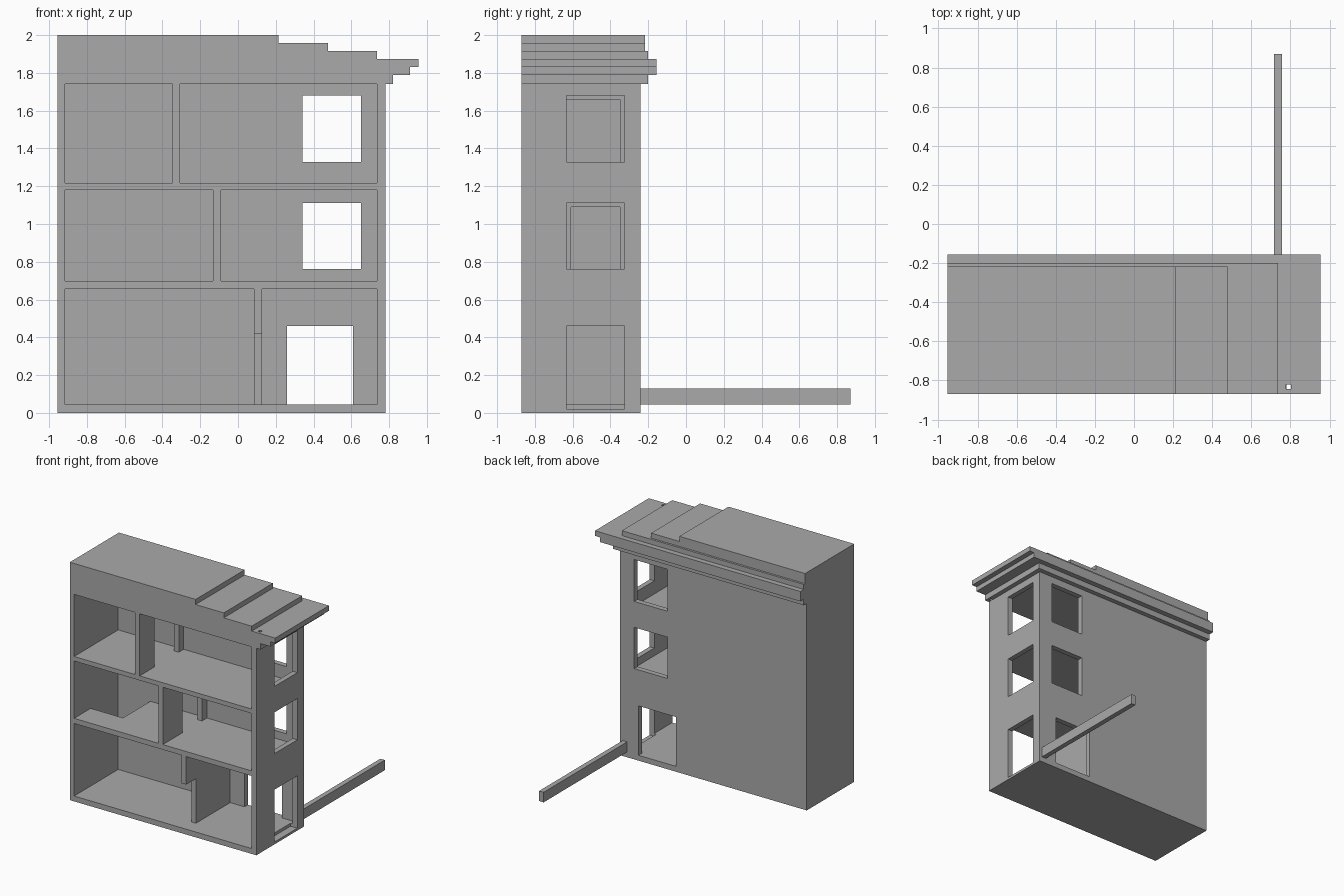
import bpy

default = bpy.data.objects.get("Cube")
if default:
    bpy.data.objects.remove(default, do_unlink=True)

grey = bpy.data.materials.new("plain_grey")
grey.use_nodes = True
grey.diffuse_color = (0.4, 0.4, 0.4, 1)
grey.node_tree.nodes["Principled BSDF"].inputs["Base Color"].default_value = (0.4, 0.4, 0.4, 1)


def box(name, x, y, z):
    """Box from (min, max) pairs on each axis."""
    verts = [(a, b, c) for a in x for b in y for c in z]
    faces = [(0, 1, 3, 2), (4, 6, 7, 5), (0, 4, 5, 1), (2, 3, 7, 6), (0, 2, 6, 4), (1, 5, 7, 3)]
    mesh = bpy.data.meshes.new(name)
    mesh.from_pydata(verts, [], faces)
    mesh.materials.append(grey)
    obj = bpy.data.objects.new(name, mesh)
    bpy.context.collection.objects.link(obj)
    return obj


def cut(obj, x, y, z):
    """Subtract a box and apply the result."""
    cutter = box("cutter", x, y, z)
    cutter.hide_render = True
    mod = obj.modifiers.new("cut", 'BOOLEAN')
    mod.operation, mod.solver, mod.object = 'DIFFERENCE', 'EXACT', cutter
    bpy.context.view_layer.objects.active = obj
    bpy.ops.object.modifier_apply(modifier=mod.name)
    bpy.data.objects.remove(cutter, do_unlink=True)


LEFT, RIGHT = -0.955, 0.78          # outer walls
FRONT, BACK = -0.87, -0.24
IN_LEFT, IN_RIGHT, IN_BACK = -0.915, 0.737, -0.285
OPEN = FRONT - 0.1                  # cutters start ahead of the open front

house = box("house_shell", (LEFT, RIGHT), (FRONT, BACK), (0, 1.74))

# Rooms: floor height, ceiling height, partition position
storeys = [(0.045, 0.655, 0.085, 0.127), (0.698, 1.18, -0.132, -0.09), (1.218, 1.74, -0.348, -0.306)]
for floor, ceiling, wall_a, wall_b in storeys:
    top = ceiling if ceiling < 1.7 else ceiling + 0.1
    for span in ((IN_LEFT, wall_a), (wall_b, IN_RIGHT)):
        cut(house, span, (OPEN, IN_BACK), (floor, top))

# Interior doorways in the partitions
doorways = [((OPEN, -0.74), 0.42), ((-0.61, -0.35), 1.09), ((-0.67, -0.35), 1.66)]
for (floor, ceiling, wall_a, wall_b), (depth, head) in zip(storeys, doorways):
    cut(house, (wall_a - 0.02, wall_b + 0.02), depth, (floor, head))

# Stairwell opening in the middle floor
cut(house, (IN_LEFT, -0.615), (-0.65, IN_BACK), (0.6, 0.75))

# Openings through the back wall and the side wall
for across, sill, head in (((0.26, 0.61), 0.045, 0.46), ((0.342, 0.65), 0.763, 1.11), ((0.342, 0.65), 1.328, 1.68)):
    cut(house, across, (IN_BACK - 0.02, BACK + 0.1), (sill, head))
    side_sill = sill if sill > 0.1 else 0.02
    cut(house, (IN_RIGHT - 0.02, RIGHT + 0.1), (-0.632, -0.326), (side_sill, head))

# Stepped cornice and roof: far x, far y, bottom, top
layers = [
    ("lower_cornice", 0.82, -0.2, 1.74, 1.79),
    ("middle_cornice", 0.91, -0.155, 1.79, 1.83),
    ("eave_slab", 0.955, -0.155, 1.83, 1.873),
    ("first_roof_step", 0.737, -0.2, 1.873, 1.915),
    ("second_roof_step", 0.477, -0.218, 1.915, 1.957),
    ("top_roof_step", 0.215, -0.218, 1.957, 2.0),
]
for name, far_x, far_y, low, high in layers:
    slab = box(name, (LEFT, far_x), (FRONT, far_y), (low, high))
    if far_x > RIGHT:
        # Drain hole
        cut(slab, (0.778, 0.802), (-0.845, -0.82), (low - 0.1, high + 0.1))

# Low garden wall running out from the back corner
box("garden_wall", (0.715, 0.757), (BACK, 0.87), (0.045, 0.13))
